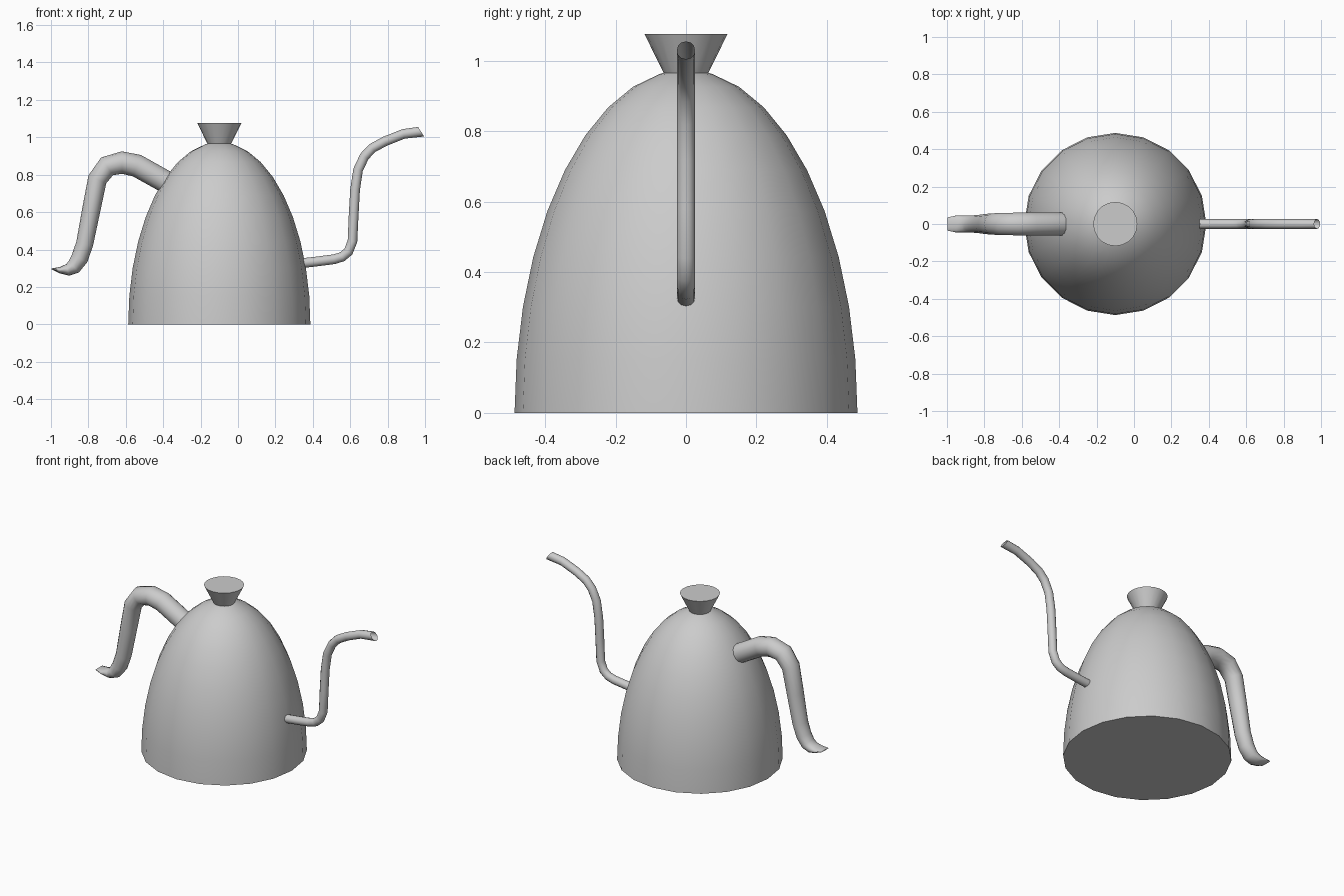
import bpy, bmesh, math
from mathutils import Vector

if "Cube" in bpy.data.objects:
    bpy.data.objects.remove(bpy.data.objects["Cube"])


def finish(name, bm, angle=40):
    bmesh.ops.recalc_face_normals(bm, faces=bm.faces)
    me = bpy.data.meshes.new(name)
    bm.to_mesh(me)
    bm.free()
    ob = bpy.data.objects.new(name, me)
    bpy.context.collection.objects.link(ob)
    bpy.ops.object.select_all(action='DESELECT')
    ob.select_set(True)
    bpy.context.view_layer.objects.active = ob
    bpy.ops.object.shade_smooth_by_angle(angle=math.radians(angle))
    return ob


def skin(bm, rings, caps):
    n = len(rings[0])
    for a, b in zip(rings, rings[1:]):
        for i in range(n):
            j = (i + 1) % n
            bm.faces.new((a[i], a[j], b[j], b[i]))
    if caps[0]:
        bm.faces.new(rings[0])
    if caps[1]:
        bm.faces.new(rings[-1])


def lathe(name, profile, cx, sides=20):
    bm = bmesh.new()
    rings = [[bm.verts.new((cx + r * math.cos(2 * math.pi * i / sides),
                            r * math.sin(2 * math.pi * i / sides), z))
              for i in range(sides)] for r, z in profile]
    skin(bm, rings, (True, True))
    return finish(name, bm)


def tube(name, path, sides, caps, end_dir=None):
    """Sweep in the xz plane; path items are x, z, in-plane radius, y radius."""
    bm = bmesh.new()
    pts = [Vector((p[0], 0, p[1])) for p in path]
    rings = []
    for k, (x, z, rn, ry) in enumerate(path):
        before = (pts[k] - pts[k - 1]).normalized() if k else Vector()
        after = (pts[k + 1] - pts[k]).normalized() if k + 1 < len(pts) else Vector()
        t = (before + after).normalized()
        if end_dir and k == len(path) - 1:
            t = Vector(end_dir).normalized()
        u = Vector((-t.z, 0, t.x))
        rings.append([bm.verts.new(pts[k] + u * rn * math.cos(a) + Vector((0, ry * math.sin(a), 0)))
                      for a in (2 * math.pi * i / sides for i in range(sides))])
    skin(bm, rings, caps)
    return finish(name, bm, 50)


CX = -0.10

# Domed body: half ellipsoid, twice as tall as wide
R, H = 0.487, 0.974
angles = [math.radians(9 * i) for i in range(10)] + [math.radians(82.6)]
lathe("body", [(R * math.cos(a), H * math.sin(a)) for a in angles], CX)

# Flared lid knob
lathe("lid_knob", [(0.0625, 0.964), (0.118, 1.076)], CX)

# Gooseneck spout with a slanted open mouth
s = 0.026
spout = [(0.33, 0.326), (0.42, 0.336), (0.513, 0.348), (0.557, 0.361), (0.590, 0.389),
         (0.612, 0.444), (0.618, 0.58), (0.626, 0.72), (0.642, 0.826), (0.676, 0.898),
         (0.718, 0.942), (0.786, 0.979), (0.885, 1.018)]
tube("spout", [(x, z, s, s) for x, z in spout] + [(0.979, 1.030, 0.030, s)],
     12, (True, False), end_dir=(0.05, 0, 0.032))

# Curved handle, tapering into a flattened tip
handle = [(-0.33, 0.730, 0.060, 0.062), (-0.395, 0.767, 0.060, 0.062),
          (-0.54, 0.848, 0.061, 0.062), (-0.62, 0.865, 0.060, 0.062),
          (-0.70, 0.845, 0.057, 0.061), (-0.752, 0.775, 0.052, 0.058),
          (-0.785, 0.61, 0.049, 0.055), (-0.82, 0.43, 0.046, 0.050),
          (-0.847, 0.353, 0.046, 0.048), (-0.878, 0.308, 0.041, 0.047),
          (-0.911, 0.291, 0.032, 0.046), (-0.952, 0.290, 0.017, 0.046),
          (-0.998, 0.297, 0.002, 0.036)]
tube("handle", handle, 14, (True, True))
